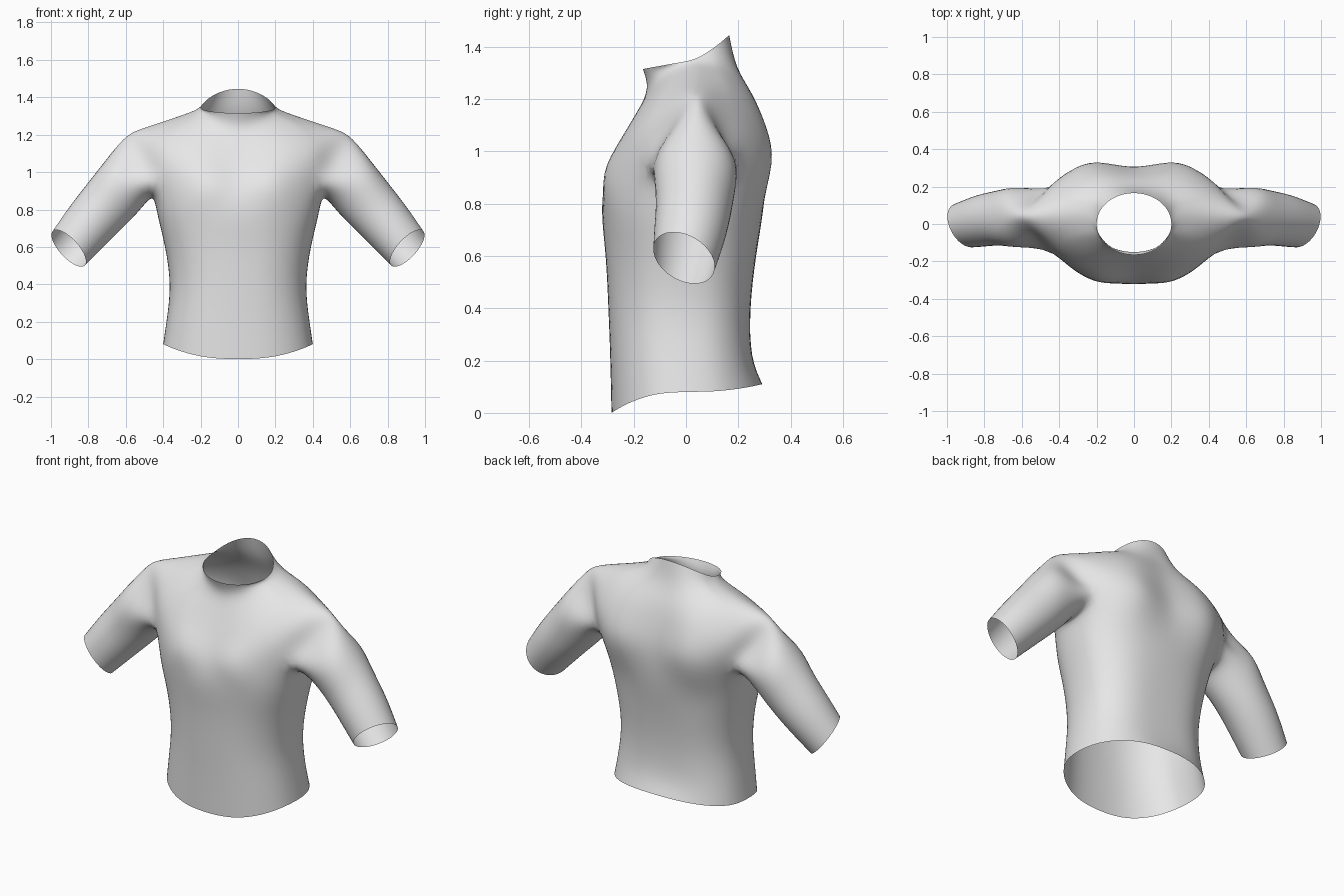
import bpy
import bmesh
from math import sin, cos, pi, radians
from mathutils import Vector

cube = bpy.data.objects.get("Cube")
if cube:
    bpy.data.objects.remove(cube)


def spline(keys, steps):
    """Smooth half ring through key points, symmetric across x = 0."""
    pts = [Vector(k) for k in keys]
    flip = Vector((-1, 1, 1))
    pts = [pts[1] * flip] + pts + [pts[-2] * flip]
    out = []
    for i, count in enumerate(steps):
        a, b, c, d = pts[i:i + 4]
        for s in range(count):
            t = s / count
            out.append(b + (c - a) * t / 2 + (2 * a - 5 * b + 4 * c - d) * t ** 2 / 2
                       + (3 * b - a - 3 * c + d) * t ** 3 / 2)
    return out + [pts[-2]]


def neck_ring(n=15):
    ring = []
    for j in range(n):
        t = pi * j / (n - 1)
        y = -0.165 * cos(t)
        rise = 0.1 * (y / 0.165) ** 1.5 if y > 0 else 0.18 * y
        ring.append(Vector((0.2 * sin(t), y, 1.345 + rise)))
    return ring


def torso_ring(z, width, front, back, groove=0.015, n=13):
    """Half section from front centre to back centre; z None gives the curved hem."""
    ring = []
    for j in range(n):
        t = pi * j / (n - 1)
        c, s = cos(t), max(sin(t), 0)
        if j in (0, n - 1):
            s = 0
        depth = abs(c) ** 0.85
        y = front * depth if c > 0 else back * depth - groove * c ** 8
        hem = 0.08 - 0.08 * c * c if c > 0 else 0.08 + 0.03 * c * c
        ring.append(Vector((width * s ** 0.85, y, hem if z is None else z)))
    return ring


def sleeve_ring(low, high, front, back, skew=0.0, n=10):
    """Oval from an underside point to a top point (x, z)."""
    low, high = Vector((low[0], 0, low[1])), Vector((high[0], 0, high[1]))
    mid, half = (low + high) / 2, (high - low) / 2
    along = Vector((half.z, 0, -half.x)).normalized()
    ring = []
    for i in range(n):
        a = radians(36 * (i - 3))
        p = mid + half * cos(a) + along * skew * sin(a)
        p.y = (front + back) / 2 + (back - front) / 2 * sin(a)
        ring.append(p)
    return ring


# Yoke: neck base, upper shoulder, lower shoulder, underarm split
yoke_keys = [
    [(0, -.15, 1.24), (.13, -.125, 1.26), (.205, -.06, 1.3), (.25, .04, 1.32),
     (.215, .13, 1.325), (.125, .185, 1.325), (0, .195, 1.325)],
    [(0, -.185, 1.15), (.18, -.175, 1.17), (.33, -.1, 1.22), (.41, .04, 1.265),
     (.34, .17, 1.25), (.19, .25, 1.22), (0, .245, 1.22)],
    [(0, -.245, 1.03), (.2, -.245, 1.05), (.39, -.165, 1.09), (.53, .04, 1.225),
     (.42, .22, 1.1), (.23, .305, 1.09), (0, .285, 1.09)],
    [(0, -.3, .91), (.2, -.305, .92), (.43, -.16, .95), (.61, .04, 1.18),
     (.44, .2, .95), (.24, .325, .95), (0, .305, .95)],
]
yoke = [neck_ring()] + [spline(k, (2, 2, 3, 3, 2, 2)) for k in yoke_keys]
underarm = [Vector(p) for p in ((.455, -.08, .88), (.46, .02, .86), (.457, .12, .88))]

# Body from chest down to the hem
torso = [
    torso_ring(.77, .43, -.322, .31),
    torso_ring(.6, .39, -.307, .283),
    torso_ring(.4, .365, -.297, .262),
    torso_ring(.22, .38, -.29, .268),
    torso_ring(None, .4, -.285, .292, 0),
]

# Sleeves down to the slanted cuffs
sleeve = [
    sleeve_ring((.53, .79), (.7, 1.07), -.125, .195),
    sleeve_ring((.63, .69), (.8, .945), -.115, .18),
    sleeve_ring((.72, .6), (.9, .815), -.12, .155, .02),
    sleeve_ring((.82, .5), (.99, .685), -.125, .11, .05),
]

bm = bmesh.new()


def loft(rings, closed=False):
    for upper, lower in zip(rings, rings[1:]):
        n = len(upper)
        for i in range(n if closed else n - 1):
            k = (i + 1) % n
            bm.faces.new((upper[i], upper[k], lower[k], lower[i]))


for side in (1, -1):
    def add(ring):
        return [bm.verts.new((side * p.x, p.y, p.z)) for p in ring]

    yoke_v = [add(r) for r in yoke]
    under_v = add(underarm)
    split = yoke_v[-1]
    loft(yoke_v)
    loft([split[:5] + under_v + split[10:]] + [add(r) for r in torso])
    loft([split[4:11] + under_v[::-1]] + [add(r) for r in sleeve], True)

bmesh.ops.remove_doubles(bm, verts=bm.verts[:], dist=0.0005)
bmesh.ops.recalc_face_normals(bm, faces=bm.faces[:])


def limit(v):
    """Where subdivision will finally place a cage vertex."""
    near = [e.other_vert(v).co for e in v.link_edges if e.is_boundary or not v.is_boundary]
    if v.is_boundary:
        return (4 * v.co + sum(near, Vector())) / 6
    n = len(near)
    joined = {e.other_vert(v) for e in v.link_edges} | {v}
    across = [w.co for f in v.link_faces for w in f.verts if w not in joined]
    return (n * n * v.co + 4 * sum(near, Vector()) + sum(across, Vector())) / (n * (n + 5))


# Swell the cage so the smoothed cloth passes through the planned points
target = {v: v.co.copy() for v in bm.verts}
for _ in range(3):
    shift = {v: target[v] - limit(v) for v in bm.verts}
    for v, d in shift.items():
        v.co += d * 0.9

mesh = bpy.data.meshes.new("shirt")
bm.to_mesh(mesh)
bm.free()
shirt = bpy.data.objects.new("shirt", mesh)
bpy.context.collection.objects.link(shirt)
for poly in mesh.polygons:
    poly.use_smooth = True
sub = shirt.modifiers.new("smooth cloth", "SUBSURF")
sub.levels = sub.render_levels = 2

# Plain grey cloth
grey = bpy.data.materials.new("light grey cloth")
grey.use_nodes = True
colour = (0.8, 0.8, 0.8, 1)
grey.diffuse_color = colour
grey.node_tree.nodes["Principled BSDF"].inputs["Base Color"].default_value = colour
mesh.materials.append(grey)
